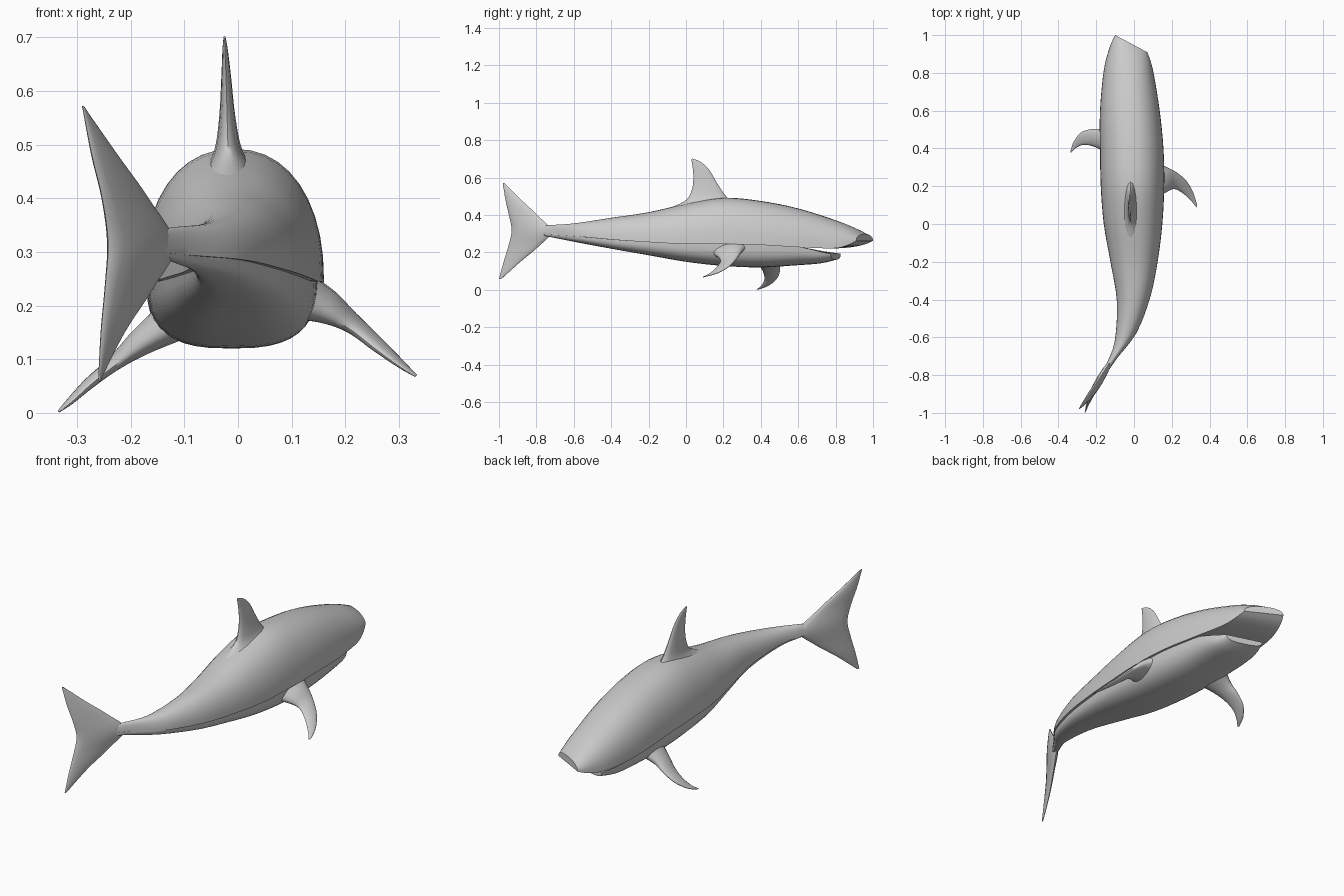
import bpy
import bmesh
from math import sin, cos, pi, copysign
from mathutils import Vector


def resample(rows, n):
    """Catmull-Rom smoothing of a list of number rows."""
    out = []
    for i in range(len(rows) - 1):
        a, b = rows[max(i - 1, 0)], rows[i]
        c, d = rows[i + 1], rows[min(i + 2, len(rows) - 1)]
        for k in range(n):
            t = k / n
            out.append([0.5 * (2 * q + (r - p) * t + (2 * p - 5 * q + 4 * r - s) * t * t
                               + (3 * q - p - 3 * r + s) * t ** 3)
                        for p, q, r, s in zip(a, b, c, d)])
    out.append(list(rows[-1]))
    return out


def loft(name, rings, angle=0.7):
    """Skin closed rings of points and cap both ends."""
    bm = bmesh.new()
    vs = [[bm.verts.new(p) for p in ring] for ring in rings]
    n = len(vs[0])
    for a, b in zip(vs, vs[1:]):
        for i in range(n):
            j = (i + 1) % n
            bm.faces.new((a[i], a[j], b[j], b[i]))
    bm.faces.new(vs[0])
    bm.faces.new(vs[-1])
    bmesh.ops.recalc_face_normals(bm, faces=bm.faces)
    me = bpy.data.meshes.new(name)
    bm.to_mesh(me)
    bm.free()
    ob = bpy.data.objects.new(name, me)
    bpy.context.collection.objects.link(ob)
    bpy.context.view_layer.objects.active = ob
    ob.select_set(True)
    bpy.ops.object.shade_smooth_by_angle(angle=angle)
    ob.select_set(False)
    return ob


def half_body(name, rows, power, steps=20):
    """rows: y, centre x, half width, seam z, crown z, shear of the section."""
    rings = []
    for y, cx, w, seam, crown, shear in resample(rows, 4):
        ring = []
        for i in range(steps + 1):
            t = pi * i / steps
            c = cos(t)
            x = w * copysign(abs(c) ** power, c)
            z = seam + (crown - seam) * max(sin(t), 0) ** power
            ring.append((cx + x, y + shear * x, z))
        rings.append(ring)
    return loft(name, rings)


def fin(name, rows, span, steps=16):
    """rows: leading point, trailing point, half thickness."""
    rings = []
    for r in resample(rows, 5):
        lead, trail = Vector(r[0:3]), Vector(r[3:6])
        chord = (lead - trail) / 2
        normal = chord.cross(Vector(span)).normalized() * r[6]
        mid = (lead + trail) / 2
        rings.append([mid + chord * cos(2 * pi * i / steps) + normal * sin(2 * pi * i / steps)
                      for i in range(steps)])
    return loft(name, rings, 1.0)


# Back and upper head, with slanted blunt snout
half_body("upper_body", [
    (-0.86, -0.195, 0.008, 0.305, 0.330, 0.3),
    (-0.74, -0.127, 0.025, 0.295, 0.345, 0.5),
    (-0.60, -0.045, 0.058, 0.285, 0.355, 0.4),
    (-0.40, -0.003, 0.088, 0.268, 0.385, 0.1),
    (-0.20, 0.000, 0.125, 0.255, 0.415, 0),
    (0.00, -0.005, 0.155, 0.245, 0.460, 0),
    (0.20, -0.008, 0.168, 0.245, 0.492, 0),
    (0.40, -0.012, 0.168, 0.240, 0.475, 0),
    (0.60, -0.022, 0.158, 0.228, 0.435, 0),
    (0.80, -0.027, 0.133, 0.222, 0.372, -0.1),
    (0.90, -0.020, 0.108, 0.238, 0.330, -0.35),
    (0.955, -0.015, 0.085, 0.262, 0.298, -0.53)], 0.9)

# Belly and lower jaw, narrower than the back so a ledge runs along the side
half_body("belly_and_jaw", [
    (-0.80, -0.160, 0.012, 0.310, 0.295, 0.4),
    (-0.70, -0.102, 0.030, 0.302, 0.278, 0.5),
    (-0.60, -0.045, 0.050, 0.290, 0.258, 0.4),
    (-0.40, -0.003, 0.076, 0.272, 0.220, 0.1),
    (-0.20, 0.000, 0.112, 0.260, 0.185, 0),
    (0.00, -0.005, 0.143, 0.250, 0.150, 0),
    (0.20, -0.008, 0.156, 0.250, 0.128, 0),
    (0.40, -0.012, 0.157, 0.245, 0.120, 0),
    (0.60, -0.022, 0.146, 0.230, 0.132, 0),
    (0.72, -0.025, 0.125, 0.207, 0.142, -0.1),
    (0.80, -0.022, 0.090, 0.193, 0.162, -0.3)], 0.72)

# Dorsal fin
fin("dorsal_fin", [
    (-0.015, 0.27, 0.450, -0.015, -0.08, 0.440, 0.050),
    (-0.018, 0.215, 0.500, -0.018, 0.000, 0.480, 0.026),
    (-0.020, 0.170, 0.565, -0.020, 0.033, 0.540, 0.015),
    (-0.022, 0.125, 0.640, -0.022, 0.039, 0.615, 0.009),
    (-0.024, 0.080, 0.683, -0.024, 0.033, 0.670, 0.005),
    (-0.025, 0.035, 0.702, -0.025, 0.028, 0.698, 0.002)], (0, 0, 1))

# Pectoral fins, swept differently as the body turns
fin("right_pectoral_fin", [
    (0.115, 0.335, 0.235, 0.115, 0.135, 0.195, 0.045),
    (0.165, 0.305, 0.215, 0.165, 0.165, 0.180, 0.030),
    (0.215, 0.280, 0.180, 0.210, 0.185, 0.155, 0.016),
    (0.270, 0.237, 0.130, 0.255, 0.165, 0.120, 0.011),
    (0.310, 0.175, 0.092, 0.300, 0.125, 0.087, 0.006),
    (0.333, 0.105, 0.070, 0.330, 0.088, 0.068, 0.002)], (0.8, 0, -0.6))
fin("left_pectoral_fin", [
    (-0.110, 0.540, 0.190, -0.110, 0.360, 0.165, 0.042),
    (-0.180, 0.505, 0.140, -0.180, 0.395, 0.125, 0.026),
    (-0.230, 0.502, 0.098, -0.230, 0.415, 0.088, 0.014),
    (-0.280, 0.485, 0.058, -0.275, 0.418, 0.052, 0.010),
    (-0.317, 0.440, 0.022, -0.310, 0.400, 0.020, 0.006),
    (-0.335, 0.390, 0.003, -0.334, 0.376, 0.002, 0.002)], (-0.75, 0, -0.65))

# Forked tail fin
fin("tail_fin", [
    (-0.257, -0.985, 0.060, -0.260, -1.000, 0.058, 0.002),
    (-0.212, -0.885, 0.150, -0.255, -0.975, 0.150, 0.008),
    (-0.160, -0.790, 0.230, -0.247, -0.948, 0.240, 0.013),
    (-0.120, -0.720, 0.312, -0.242, -0.932, 0.318, 0.020),
    (-0.168, -0.795, 0.400, -0.253, -0.947, 0.400, 0.014),
    (-0.225, -0.880, 0.480, -0.272, -0.965, 0.480, 0.010),
    (-0.287, -0.970, 0.570, -0.290, -0.980, 0.572, 0.002)], (0, 0, 1))
